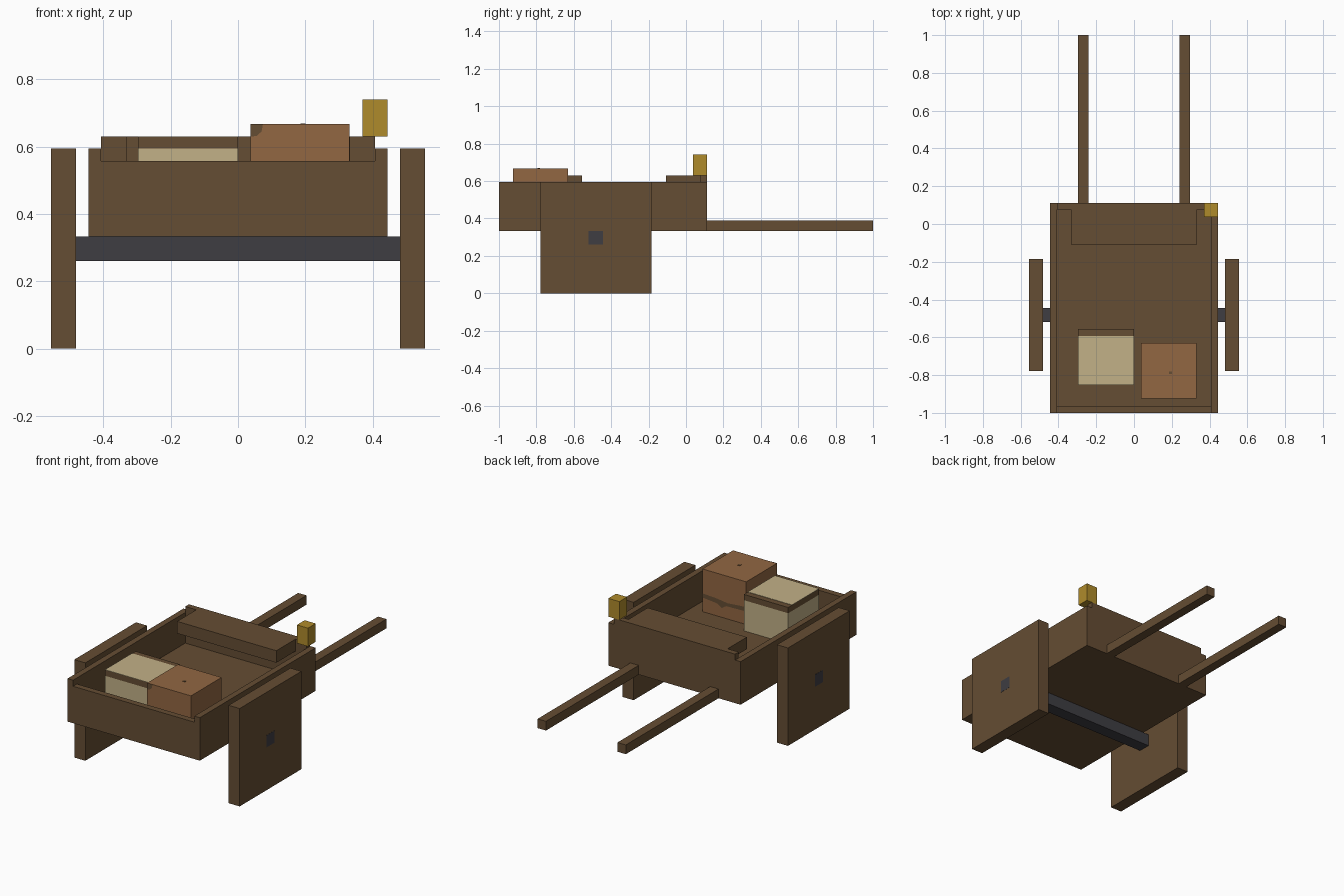
import bpy

if "Cube" in bpy.data.objects:
    bpy.data.objects.remove(bpy.data.objects["Cube"])


def lin(c):
    c /= 255
    return c / 12.92 if c <= 0.04045 else ((c + 0.055) / 1.055) ** 2.4


def material(name, r, g, b):
    m = bpy.data.materials.new(name)
    m.diffuse_color = (lin(r), lin(g), lin(b), 1)
    m.use_nodes = True
    m.node_tree.nodes["Principled BSDF"].inputs["Base Color"].default_value = m.diffuse_color
    return m


WOOD = material("dark_wood", 101, 77, 51)
ORANGE = material("orange_wood", 146, 103, 66)
BEIGE = material("pale_cloth", 194, 177, 135)
IRON = material("dark_iron", 62, 61, 66)
BRASS = material("brass", 175, 139, 43)


def mesh_object(name, verts, faces, mat):
    me = bpy.data.meshes.new(name)
    me.from_pydata(verts, [], faces)
    me.materials.append(mat)
    ob = bpy.data.objects.new(name, me)
    bpy.context.collection.objects.link(ob)
    return ob


def box(name, xs, ys, zs, mat):
    """Box from its x, y and z ranges."""
    verts = [(x, y, z) for x in sorted(xs) for y in sorted(ys) for z in sorted(zs)]
    faces = [(0, 1, 3, 2), (4, 6, 7, 5), (0, 4, 5, 1),
             (2, 3, 7, 6), (0, 2, 6, 4), (1, 5, 7, 3)]
    return mesh_object(name, verts, faces, mat)


# Tray: floor, front and back boards
box("tray_floor", (-0.407, 0.407), (-1, 0.111), (0.333, 0.408), WOOD)
box("front_board", (-0.407, 0.407), (-1, -0.963), (0.408, 0.557), WOOD)
box("back_board", (-0.407, 0.407), (0.076, 0.111), (0.408, 0.63), WOOD)

# Bench ledge against the back board
box("seat", (-0.333, 0.333), (-0.108, 0.076), (0.557, 0.63), WOOD)

# Mirrored parts: side boards, slab wheels, pulling handles
for side, s in (("left", -1), ("right", 1)):
    box(side + "_side_board", (s * 0.407, s * 0.444), (-1, 0.111), (0.333, 0.594), WOOD)
    box(side + "_wheel", (s * 0.481, s * 0.555), (-0.777, -0.185), (0, 0.594), WOOD)
    box(side + "_handle", (s * 0.24, s * 0.296), (0.111, 1), (0.333, 0.389), WOOD)

# Axle running through both wheels
box("axle", (-0.556, 0.556), (-0.52, -0.445), (0.26, 0.333), IRON)

# Lantern above the back corner
box("lantern", (0.37, 0.444), (0.037, 0.111), (0.63, 0.741), BRASS)

# Pale crate with a dark rim and pale top
box("pale_crate", (-0.297, 0), (-0.852, -0.556), (0.408, 0.594), BEIGE)
box("pale_crate_rim", (-0.297, 0), (-0.852, -0.556), (0.594, 0.629), WOOD)
box("pale_crate_top", (-0.297, 0), (-0.852, -0.592), (0.629, 0.631), BEIGE)

# Orange crate
box("orange_crate", (0.037, 0.331), (-0.924, -0.63), (0.408, 0.667), ORANGE)

# Painted crack on the crate's back, worn front corner and knot on top
crack = [(0.037, 0.515), (0.16, 0.505), (0.24, 0.515), (0.331, 0.52),
         (0.331, 0.495), (0.23, 0.485), (0.2, 0.465), (0.17, 0.485), (0.037, 0.488)]
mesh_object("crate_crack", [(x, -0.628, z) for x, z in crack],
            [tuple(range(len(crack)))], WOOD)
chip = [(0.037, 0.667), (0.037, 0.63), (0.055, 0.632), (0.07, 0.645), (0.074, 0.667)]
mesh_object("crate_chip", [(x, -0.926, z) for x, z in chip],
            [tuple(range(len(chip)))], WOOD)
box("crate_knot", (0.185, 0.2), (-0.795, -0.78), (0.667, 0.669), WOOD)
